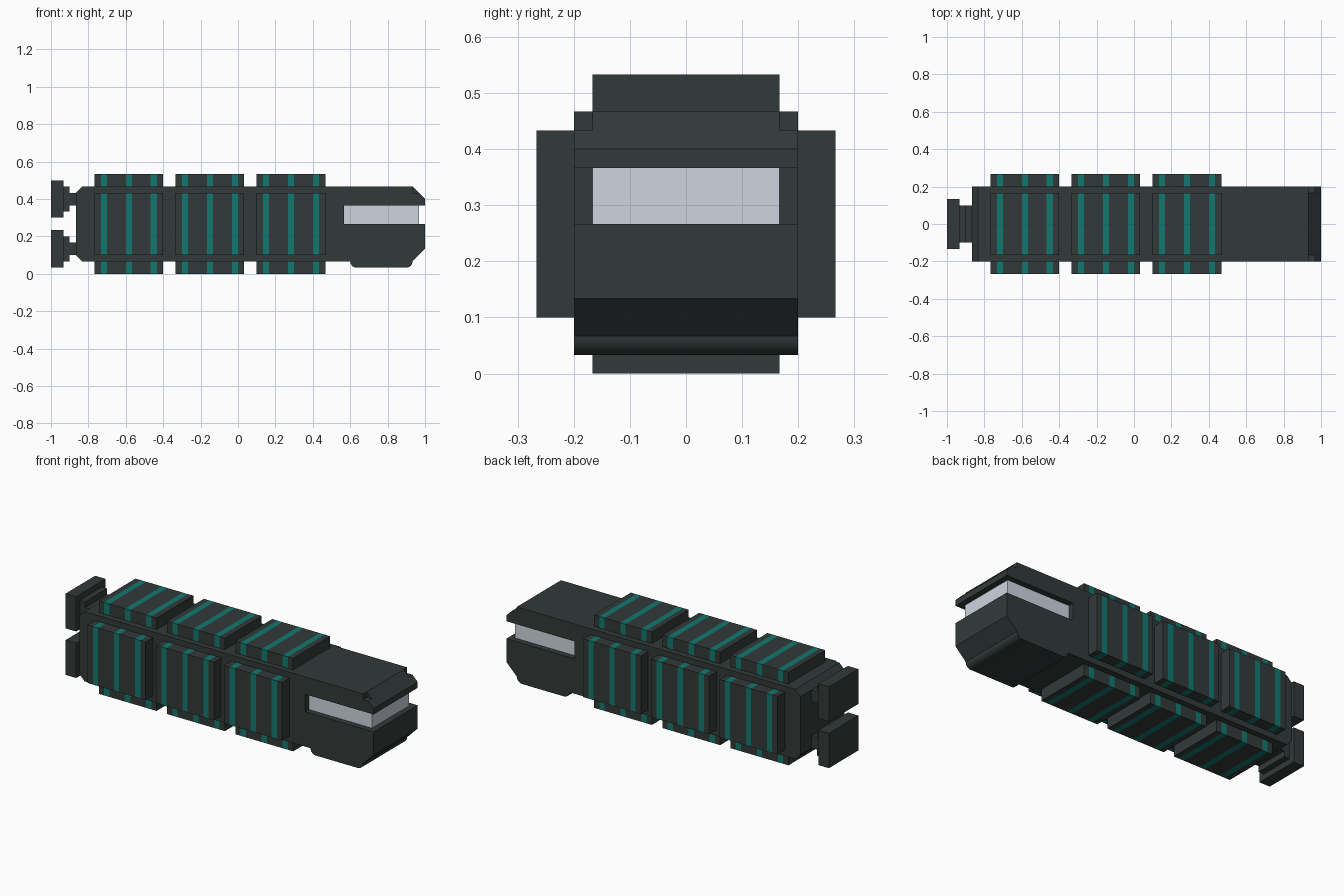
import bpy, bmesh, math

if "Cube" in bpy.data.objects:
    bpy.data.objects.remove(bpy.data.objects["Cube"])

U = 1 / 30  # modelling unit


def material(name, rgb):
    m = bpy.data.materials.new(name)
    m.diffuse_color = (*rgb, 1)
    m.use_nodes = True
    m.node_tree.nodes["Principled BSDF"].inputs["Base Color"].default_value = m.diffuse_color
    return m


DARK = material("dark_hull", (0.032, 0.042, 0.041))
TEAL = material("teal_stripe", (0.006, 0.19, 0.16))
GLASS = material("pale_glass", (0.62, 0.66, 0.74))


def finish(bm, name, mats):
    bmesh.ops.recalc_face_normals(bm, faces=bm.faces)
    me = bpy.data.meshes.new(name)
    bm.to_mesh(me)
    bm.free()
    ob = bpy.data.objects.new(name, me)
    bpy.context.collection.objects.link(ob)
    for m in mats:
        me.materials.append(m)
    return ob


def add_box(bm, x, y, z):
    vs = bmesh.ops.create_cube(bm, size=1)["verts"]
    for v in vs:
        for i, (a, b) in enumerate((x, y, z)):
            v.co[i] = (b if v.co[i] > 0 else a) * U


def box(name, x, y, z, mat):
    bm = bmesh.new()
    add_box(bm, x, y, z)
    return finish(bm, name, [mat])


# Hull: side profile with window slot, chamfered ends and rounded belly
def arc(cx, cz, a0, a1):
    return [(cx + math.cos(math.radians(a0 + (a1 - a0) * i / 6)),
             cz + math.sin(math.radians(a0 + (a1 - a0) * i / 6))) for i in range(7)]


profile = [(-26, 13), (-26, 3), (-25, 2)]
profile += arc(19, 2, 180, 270) + arc(27, 2, 270, 360)
profile += [(30, 4), (30, 8), (17, 8), (17, 11), (30, 11), (30, 12), (28, 14), (-25, 14)]
bm = bmesh.new()
face = bm.faces.new([bm.verts.new((x * U, -6 * U, z * U)) for x, z in profile])
ext = bmesh.ops.extrude_face_region(bm, geom=[face])["geom"]
bmesh.ops.translate(bm, vec=(0, 12 * U, 0),
                    verts=[g for g in ext if isinstance(g, bmesh.types.BMVert)])
hull = finish(bm, "hull", [DARK])

# Small square notches at the front roof corners
bm = bmesh.new()
for s in (-1, 1):
    add_box(bm, (28, 32), sorted((5 * s, 8 * s)), (13, 16))
cutter = finish(bm, "roof_notch_cutter", [DARK])
cutter.hide_render = True
cutter.hide_viewport = True
mod = hull.modifiers.new("roof_notches", 'BOOLEAN')
mod.operation = 'DIFFERENCE'
mod.solver = 'EXACT'
mod.object = cutter
bpy.context.view_layer.objects.active = hull
hull.select_set(True)
bpy.ops.object.modifier_apply(modifier=mod.name)
bpy.data.objects.remove(cutter)
bpy.ops.object.shade_smooth_by_angle(angle=math.radians(30))

# Wraparound window set back in the slot
box("window", (17, 29), (-5, 5), (8, 11), GLASS)

# Striped panels, three along each side of the hull
STRIPES = ((1, 2), (5, 6), (9, 10))


def panel(name, x0, y, z):
    bm = bmesh.new()
    add_box(bm, (x0, x0 + 11), y, z)
    for stripe in STRIPES:
        for c in stripe:
            bmesh.ops.bisect_plane(bm, geom=bm.verts[:] + bm.edges[:] + bm.faces[:],
                                   plane_co=((x0 + c) * U, 0, 0), plane_no=(1, 0, 0))
    for f in bm.faces:
        cx = f.calc_center_median().x / U - x0
        f.material_index = int(any(a < cx < b for a, b in STRIPES))
    finish(bm, name, [DARK, TEAL])


for n, x0 in enumerate((-23, -10, 3), 1):
    panel(f"top_panel_{n}", x0, (-5, 5), (14, 16))
    panel(f"bottom_panel_{n}", x0, (-5, 5), (0, 2))
    panel(f"front_panel_{n}", x0, (-8, -6), (3, 13))
    panel(f"back_panel_{n}", x0, (6, 8), (3, 13))

# Two rear thruster blocks on stepped necks
for label, c in (("lower", 4), ("upper", 12)):
    box(f"{label}_thruster_neck", (-27, -26), (-3, 3), (c - 1, c + 1), DARK)
    box(f"{label}_thruster_collar", (-28, -27), (-3, 3), (c - 2, c + 2), DARK)
    box(f"{label}_thruster_plate", (-30, -28), (-4, 4), (c - 3, c + 3), DARK)
